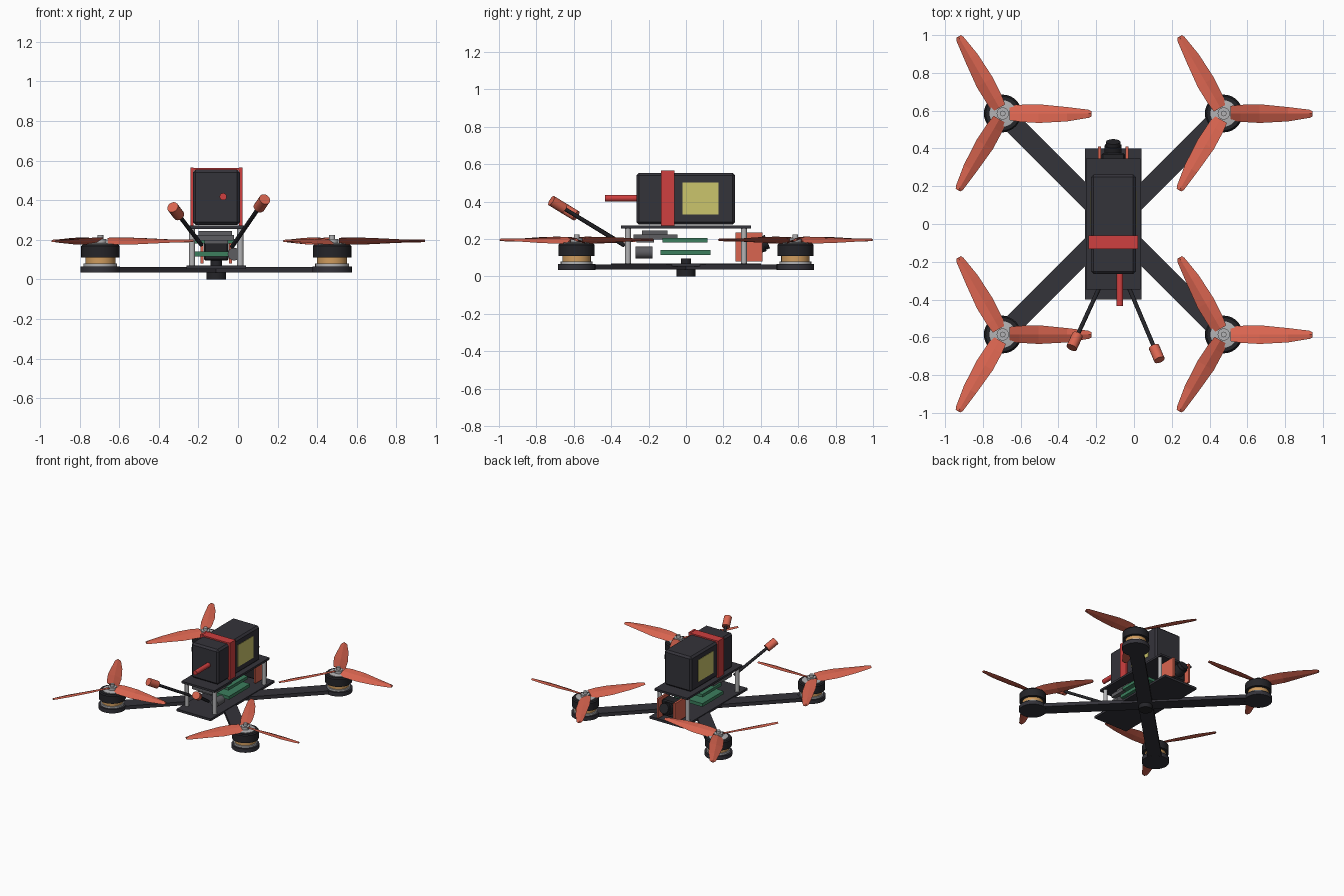
import bpy, bmesh, math
from mathutils import Vector, Matrix

if "Cube" in bpy.data.objects:
    bpy.data.objects.remove(bpy.data.objects["Cube"])

CX = -0.11  # centreline of the frame
MX, MY = 0.585, 0.585  # motor offsets from the centreline


def material(name, rgb):
    m = bpy.data.materials.new(name)
    m.use_nodes = True
    colour = (*rgb, 1)
    m.diffuse_color = colour
    for n in m.node_tree.nodes:
        if n.type == 'BSDF_PRINCIPLED':
            n.inputs["Base Color"].default_value = colour
    return m


CARBON = material("carbon charcoal", (0.034, 0.033, 0.042))
BLACK = material("motor black", (0.018, 0.018, 0.022))
ORANGE = material("coral orange", (0.70, 0.13, 0.08))
RED = material("strap red", (0.62, 0.05, 0.05))
COPPER = material("copper winding", (0.62, 0.33, 0.11))
SILVER = material("silver metal", (0.45, 0.45, 0.46))
GREY = material("dark grey metal", (0.11, 0.11, 0.12))
GREEN = material("circuit green", (0.045, 0.21, 0.11))
YELLOW = material("label yellow", (0.60, 0.56, 0.15))


def finish(name, bm, mat, smooth=False):
    bmesh.ops.recalc_face_normals(bm, faces=bm.faces)
    me = bpy.data.meshes.new(name)
    bm.to_mesh(me)
    bm.free()
    me.materials.append(mat)
    if smooth:
        for p in me.polygons:
            p.use_smooth = True
        me.set_sharp_from_angle(angle=math.radians(35))
    ob = bpy.data.objects.new(name, me)
    bpy.context.collection.objects.link(ob)
    return ob


def box(name, mat, x, y, z, bevel=0):
    """Box given by its (min, max) on each axis."""
    bm = bmesh.new()
    bmesh.ops.create_cube(bm, size=1)
    for v in bm.verts:
        v.co = [r[0] + (c + 0.5) * (r[1] - r[0]) for c, r in zip(v.co, (x, y, z))]
    if bevel:
        bmesh.ops.bevel(bm, geom=bm.edges[:], offset=bevel, segments=1, affect='EDGES')
    return finish(name, bm, mat)


def rod(name, mat, a, b, r, r2=None, sides=24):
    """Cylinder or cone from point a to point b."""
    a, b = Vector(a), Vector(b)
    d = b - a
    bm = bmesh.new()
    bmesh.ops.create_cone(bm, cap_ends=True, segments=sides, radius1=r,
                          radius2=r if r2 is None else r2, depth=d.length)
    turn = d.to_track_quat('Z', 'Y').to_matrix().to_4x4()
    bm.transform(Matrix.Translation((a + b) / 2) @ turn)
    return finish(name, bm, mat, True)


def lathe(name, mat, x, y, profile, sides=32):
    """Upright turned part from (radius, height) points."""
    bm = bmesh.new()
    rings = []
    for r, z in profile:
        rings.append([bm.verts.new((x + r * math.cos(t), y + r * math.sin(t), z))
                      for t in (math.tau * i / sides for i in range(sides))])
    for lo, hi in zip(rings, rings[1:]):
        for i in range(sides):
            j = (i + 1) % sides
            bm.faces.new((lo[i], lo[j], hi[j], hi[i]))
    bm.faces.new(rings[0])
    bm.faces.new(rings[-1])
    return finish(name, bm, mat, True)


def arm(name, x, y, sx, sy):
    """Flat arm with a round motor pad at its end."""
    bm = bmesh.new()
    bmesh.ops.create_cube(bm, size=1)
    length = math.hypot(MX, MY)
    for v in bm.verts:
        v.co = ((v.co.x + 0.5) * length, v.co.y * 0.105, 0.05 + v.co.z * 0.028)
    bm.transform(Matrix.Translation((CX, 0, 0)) @ Matrix.Rotation(math.atan2(sy, sx), 4, 'Z'))
    finish(name, bm, CARBON)
    lathe(name + "_pad", CARBON, x, y, [(0.1, 0.035), (0.1, 0.066)])


def propeller(name, x, y, spin):
    """Three tapered, twisted blades; spin sets the pitch direction."""
    sections = [(0.035, 0.04, -0.035, 22), (0.09, 0.046, -0.044, 22), (0.19, 0.049, -0.05, 18),
                (0.34, 0.034, -0.042, 12), (0.455, 0.02, -0.023, 8), (0.47, 0.012, -0.016, 8)]
    bm = bmesh.new()
    for k in range(3):
        turn = Matrix.Translation((x, y, 0.194)) @ Matrix.Rotation(k * math.tau / 3, 4, 'Z')
        previous = None
        for r, front, back, pitch in sections:
            s = -spin * math.tan(math.radians(pitch))
            ring = [bm.verts.new(turn @ Vector((r, w, w * s + h)))
                    for w, h in ((front, 0), (0, 0.008), (back, 0), (0, -0.006))]
            if previous:
                for i in range(4):
                    j = (i + 1) % 4
                    bm.faces.new((previous[i], previous[j], ring[j], ring[i]))
            else:
                bm.faces.new(ring)
            previous = ring
        bm.faces.new(previous)
    finish(name, bm, ORANGE)


# Arms, motors and propellers at the four corners
for sx in (-1, 1):
    for sy in (-1, 1):
        side = ("front" if sy < 0 else "back") + ("_left" if sx > 0 else "_right")
        x, y = CX + sx * MX, sy * MY
        arm(side + "_arm", x, y, sx, sy)
        lathe(side + "_motor_base", SILVER, x, y, [(0.085, 0.064), (0.085, 0.08)])
        lathe(side + "_motor_winding", COPPER, x, y, [(0.076, 0.078), (0.076, 0.115)])
        lathe(side + "_motor_bell", BLACK, x, y,
              [(0.097, 0.11), (0.097, 0.168), (0.09, 0.176)])
        lathe(side + "_motor_cap", SILVER, x, y, [(0.07, 0.174), (0.07, 0.18), (0.04, 0.184)])
        lathe(side + "_hub", SILVER, x, y, [(0.032, 0.18), (0.032, 0.204)])
        lathe(side + "_shaft", SILVER, x, y, [(0.015, 0.2), (0.015, 0.225)], 16)
        propeller(side + "_propeller", x, y, -sx * sy)
        # Standoffs between the plates
        sx_pos = CX + sx * 0.122
        rod(side + "_standoff", SILVER, (sx_pos, sy * 0.31, 0.06), (sx_pos, sy * 0.31, 0.26),
            0.016, sides=12)

# Frame plates and centre bolt
box("bottom_plate", CARBON, (-0.26, 0.04), (-0.4, 0.4), (0.052, 0.07))
box("top_plate", CARBON, (-0.255, 0.035), (-0.347, 0.347), (0.256, 0.272))
lathe("centre_bolt_head", BLACK, CX, 0, [(0.05, 0), (0.05, 0.04)])
lathe("centre_bolt_tip", BLACK, CX, 0, [(0.028, 0.04), (0.028, 0.095)])

# Electronics stack
box("lower_board", GREEN, (-0.235, 0.015), (-0.135, 0.13), (0.115, 0.141))
box("upper_board", GREEN, (-0.225, 0.005), (-0.125, 0.115), (0.182, 0.205))
box("transmitter", GREY, (-0.21, -0.02), (-0.28, -0.045), (0.196, 0.224))
box("transmitter_lid", GREY, (-0.2, -0.03), (-0.235, -0.1), (0.224, 0.245))
box("receiver", GREY, (-0.17, -0.05), (-0.265, -0.17), (0.18, 0.196))
rod("capacitor", GREY, (-0.02, -0.27, 0.128), (-0.02, -0.18, 0.128), 0.032)

# Battery with labels, lead and strap
BX, BZ = (-0.228, 0.01), (0.276, 0.554)
box("battery", CARBON, BX, (-0.265, 0.262), BZ, 0.014)
for name, x in (("right_label", BX[0]), ("left_label", BX[1])):
    box(name, YELLOW, (x - 0.003, x + 0.003), (-0.018, 0.175), (0.33, 0.503))
rod("battery_lead", RED, (-0.075, -0.433, 0.418), (-0.075, -0.255, 0.418), 0.018, sides=16)
SY = (-0.133, -0.062)
for name, x in (("strap_right", (-0.24, -0.224)), ("strap_left", (0.006, 0.022))):
    box(name, RED, x, SY, (0.273, 0.566))
box("strap_top", RED, (-0.226, 0.008), SY, (0.55, 0.564))

# Tilted camera between its side plates
for name, x in (("camera_mount_right", -0.182), ("camera_mount_left", -0.038)):
    box(name, ORANGE, (x - 0.008, x + 0.008), (0.265, 0.41), (0.08, 0.235))
box("camera_body", BLACK, (-0.172, -0.048), (0.285, 0.375), (0.095, 0.22), 0.008)
rod("camera_lens", BLACK, (CX, 0.34, 0.15), (CX, 0.415, 0.178), 0.045)
rod("camera_lens_rim", BLACK, (CX, 0.405, 0.174), (CX, 0.435, 0.186), 0.038)

# Antennas with coloured caps
for name, base, tip in (("right_antenna", (-0.185, -0.34, 0.175), (-0.33, -0.655, 0.365)),
                        ("left_antenna", (-0.03, -0.33, 0.165), (0.135, -0.72, 0.405))):
    base, tip = Vector(base), Vector(tip)
    neck = tip + (base - tip).normalized() * 0.085
    rod(name + "_rod", BLACK, base, neck, 0.011, sides=12)
    rod(name + "_cap", ORANGE, neck, tip, 0.029, sides=16)
